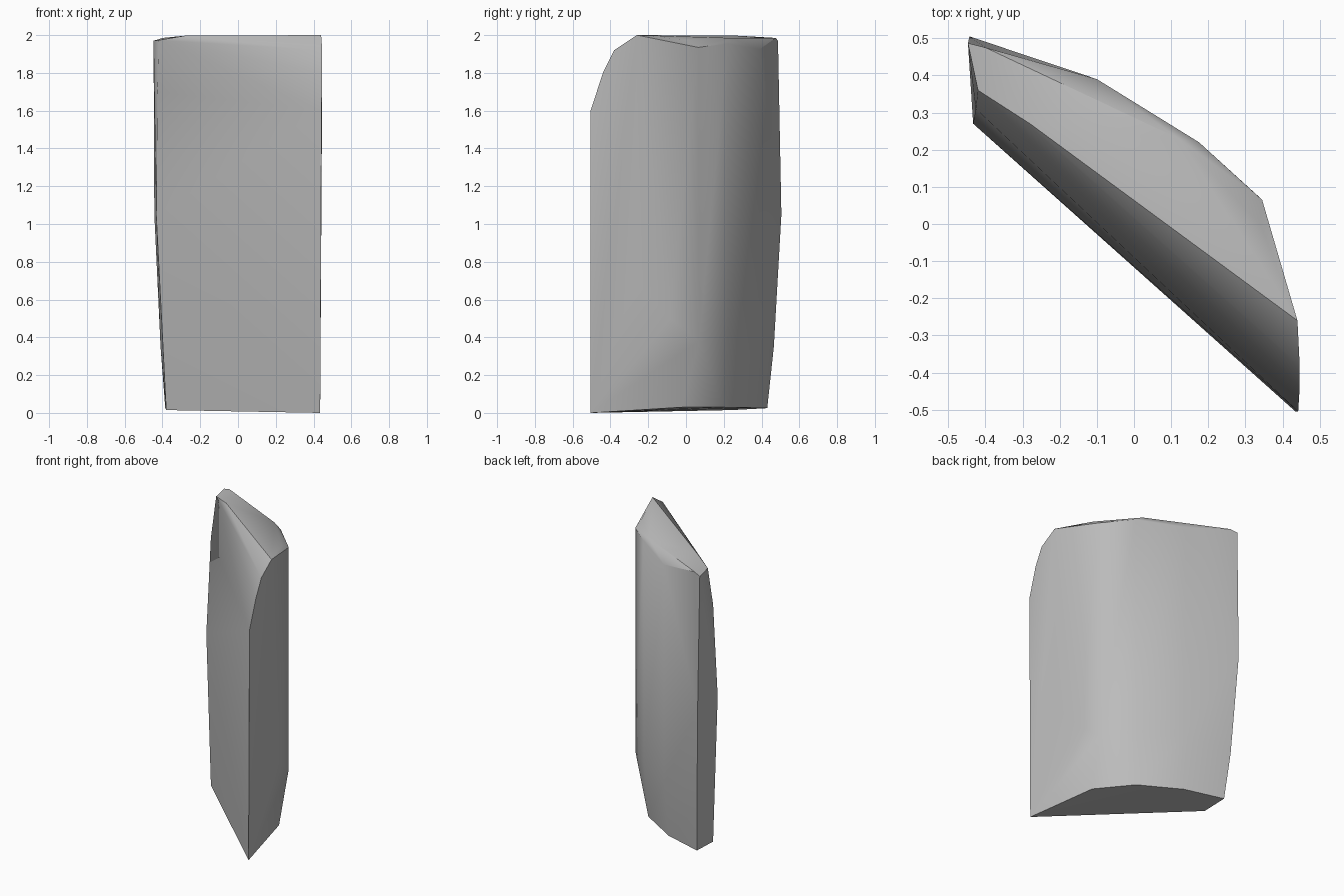
import bpy
import bmesh
import math

# Remove the default cube only
default_cube = bpy.data.objects.get("Cube")
if default_cube:
    bpy.data.objects.remove(default_cube, do_unlink=True)


def make_material(name, colour):
    material = bpy.data.materials.new(name)
    material.use_nodes = True
    material.diffuse_color = colour
    material.node_tree.nodes["Principled BSDF"].inputs["Base Color"].default_value = colour
    return material


def hull_object(name, ridges, material):
    """Wrap a tight convex skin around all the ridge points."""
    bm = bmesh.new()
    for ridge in ridges.values():
        for point in ridge:
            bm.verts.new(point)
    result = bmesh.ops.convex_hull(bm, input=bm.verts[:])
    unused = set(result["geom_interior"]) | set(result["geom_unused"])
    loose = [item for item in unused if isinstance(item, bmesh.types.BMVert)]
    bmesh.ops.delete(bm, geom=loose, context="VERTS")
    # Merge the almost flat triangles into larger facets
    bmesh.ops.dissolve_limit(bm, angle_limit=math.radians(0.8),
                             verts=bm.verts[:], edges=bm.edges[:])
    bmesh.ops.recalc_face_normals(bm, faces=bm.faces[:])
    mesh = bpy.data.meshes.new(name)
    bm.to_mesh(mesh)
    bm.free()
    mesh.materials.append(material)
    slab = bpy.data.objects.new(name, mesh)
    bpy.context.collection.objects.link(slab)
    return slab


# Each ridge runs up the stone from its foot to its crown
ridges = {
    # Sharp front corner, rolling back at the top
    "front_right": [(0.435, -0.505, 0), (0.442, -0.505, 1.6), (0.446, -0.44, 1.8),
                    (0.446, -0.38, 1.92), (0.44, -0.26, 2.0)],
    # Gently curved end
    "right_end": [(0.425, -0.27, 0.7), (0.43, -0.27, 1.6),
                  (0.385, -0.08, 0.5), (0.388, -0.08, 1.93)],
    # Rounded back, with its chamfered upper rim
    "back_right": [(0.33, -0.02, 0.03), (0.34, 0.07, 0.38), (0.345, 0.065, 1.935),
                   (0.34, 0, 1.975)],
    "back_middle": [(0.15, 0.2, 0.03), (0.17, 0.22, 0.4), (0.175, 0.22, 1.955),
                    (0.12, 0.23, 1.985)],
    "back_left": [(-0.115, 0.355, 0.027), (-0.1, 0.385, 0.4), (-0.1, 0.39, 1.925)],
    # Narrow end, leaning inwards at the foot
    "left_back": [(-0.385, 0.43, 0.025), (-0.41, 0.465, 0.35), (-0.443, 0.505, 1.05),
                  (-0.447, 0.487, 1.97), (-0.4, 0.475, 1.985)],
    "left_front": [(-0.38, 0.245, 0.015), (-0.433, 0.27, 1.05), (-0.426, 0.31, 1.7),
                   (-0.42, 0.36, 1.973)],
    # Front lip of the flat top
    "crown": [(-0.28, 0.27, 1.997)],
}

stone = make_material("stone grey", (0.5, 0.5, 0.5, 1))
slab = hull_object("stone_slab", ridges, stone)

# Soft shading over the curves, crisp at the rims
bpy.ops.object.select_all(action="DESELECT")
slab.select_set(True)
bpy.context.view_layer.objects.active = slab
bpy.ops.object.shade_smooth_by_angle(angle=math.radians(36))
